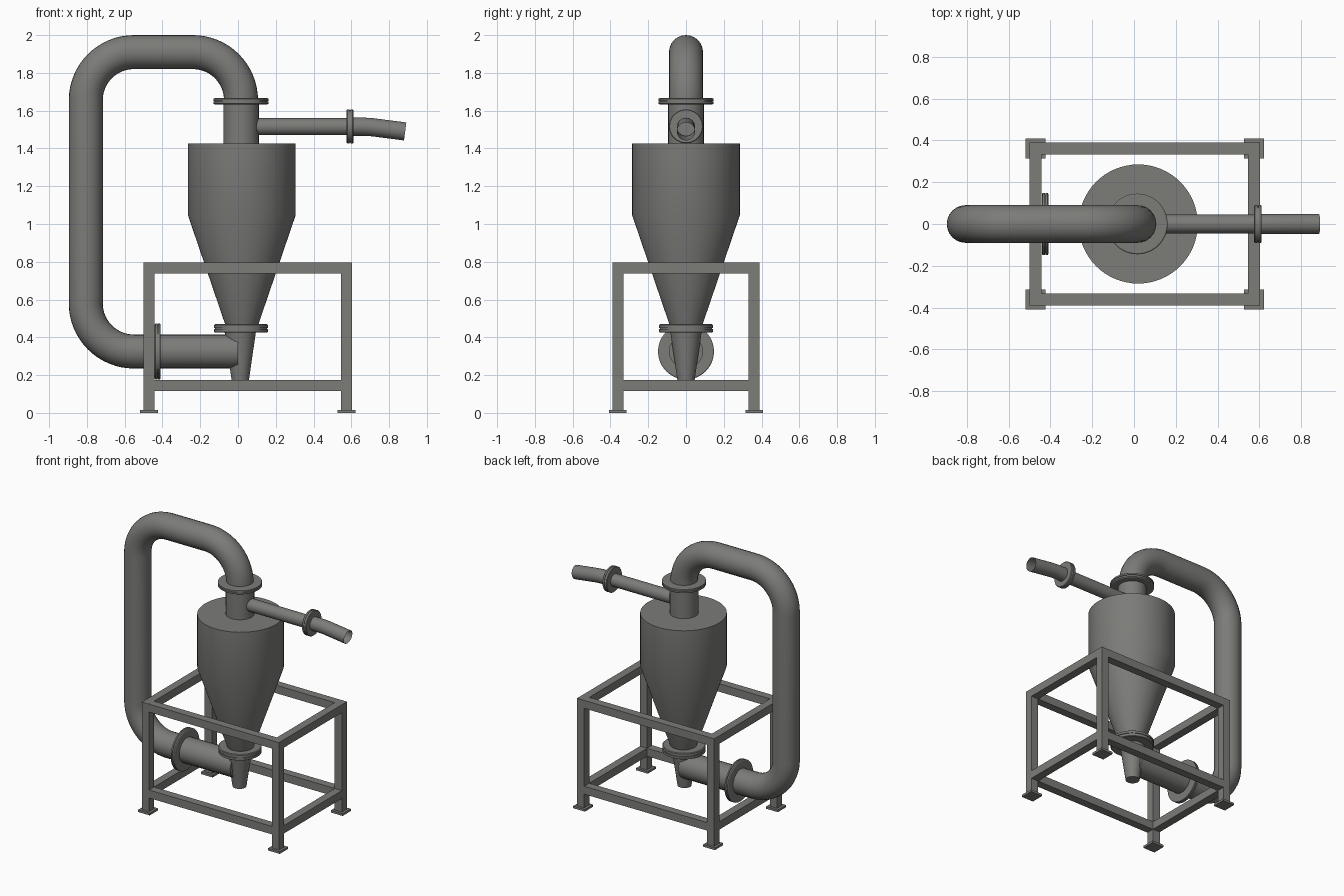
import bpy, bmesh, math
from mathutils import Matrix, Vector

cube = bpy.data.objects.get("Cube")
if cube:
    bpy.data.objects.remove(cube, do_unlink=True)

steel = bpy.data.materials.new("grey_steel")
steel.use_nodes = True
COLOUR = (0.2, 0.2, 0.19, 1)
steel.diffuse_color = COLOUR
steel.node_tree.nodes["Principled BSDF"].inputs["Base Color"].default_value = COLOUR


def add_object(name, bm):
    bmesh.ops.recalc_face_normals(bm, faces=bm.faces)
    mesh = bpy.data.meshes.new(name)
    bm.to_mesh(mesh)
    bm.free()
    mesh.materials.append(steel)
    obj = bpy.data.objects.new(name, mesh)
    bpy.context.collection.objects.link(obj)
    return obj


def lathe(name, profile, origin, along_x=False, steps=64):
    """Spin (radius, height) points about a vertical or x axis."""
    bm = bmesh.new()
    points = [(0, profile[0][1])] + profile + [(0, profile[-1][1])]
    verts = [bm.verts.new((r, 0, h)) for r, h in points]
    edges = [bm.edges.new(pair) for pair in zip(verts, verts[1:])]
    bmesh.ops.spin(bm, geom=verts + edges, axis=(0, 0, 1), cent=(0, 0, 0),
                   angle=math.tau, steps=steps)
    bmesh.ops.remove_doubles(bm, verts=bm.verts, dist=0.0001)
    if along_x:
        bm.transform(Matrix.Rotation(math.pi / 2, 4, "Y"))
    bm.transform(Matrix.Translation(origin))
    obj = add_object(name, bm)
    obj.select_set(True)
    bpy.context.view_layer.objects.active = obj
    bpy.ops.object.shade_smooth_by_angle(angle=math.radians(25))
    obj.select_set(False)
    return obj


def flange(name, origin, radius, thick, along_x=False):
    """Pair of bolted plates with a narrow groove between them."""
    a, g, inner = thick / 2, thick * 0.06, radius * 0.96
    profile = [(inner, -a), (radius, -a + 0.004), (radius, -g), (inner, -g),
               (inner, g), (radius, g), (radius, a - 0.004), (inner, a)]
    lathe(name, profile, origin, along_x)


def pipe(name, points, radius, bend, caps=True):
    """Round tube through corner points, each corner turned by an arc."""
    pts = [Vector(p) for p in points]
    path = [pts[0]]
    for before, corner, after in zip(pts, pts[1:], pts[2:]):
        u, v = (before - corner).normalized(), (after - corner).normalized()
        half = u.angle(v) / 2
        centre = corner + (u + v).normalized() * bend / math.sin(half)
        reach = bend / math.tan(half)
        start, end = corner + u * reach - centre, corner + v * reach - centre
        turn = start.rotation_difference(end)
        axis, angle = turn.to_axis_angle()
        path += [centre + Matrix.Rotation(angle * i / 16, 3, axis) @ start
                 for i in range(17)]
    path.append(pts[-1])
    curve = bpy.data.curves.new(name, "CURVE")
    curve.dimensions = "3D"
    curve.bevel_depth = radius
    curve.bevel_resolution = 10
    curve.use_fill_caps = caps
    spline = curve.splines.new("POLY")
    spline.points.add(len(path) - 1)
    for point, co in zip(spline.points, path):
        point.co = (*co, 1)
    spline.use_smooth = True
    curve.materials.append(steel)
    bpy.context.collection.objects.link(bpy.data.objects.new(name, curve))


def box(name, low, high):
    bm = bmesh.new()
    low, high = Vector(low), Vector(high)
    bmesh.ops.create_cube(bm, size=1)
    bm.transform(Matrix.Translation((low + high) / 2) @ Matrix.Diagonal((*(high - low), 1)))
    return add_object(name, bm)


# Cyclone body, neck and discharge cone
AXIS = 0.016
lathe("cyclone_body", [(0.085, 0.46), (0.285, 1.046), (0.285, 1.427)], (0.02, 0, 0))
lathe("outlet_neck", [(0.094, 1.42), (0.094, 1.64)], (AXIS, 0, 0))
lathe("discharge_cone", [(0.046, 0.175), (0.083, 0.43)], (0.012, 0, 0))

# Return duct looping from the neck to the discharge cone
pipe("return_duct", [(AXIS, 0, 1.64), (AXIS, 0, 1.91), (-0.806, 0, 1.91),
                     (-0.806, 0, 0.325), (0, 0, 0.325)], 0.09, 0.255)

# Inlet pipe with a drooping open nozzle
pipe("inlet_pipe", [(0.05, 0, 1.515), (0.59, 0, 1.515)], 0.045, 0.1)
pipe("inlet_nozzle", [(0.59, 0, 1.515), (0.69, 0, 1.515), (0.885, 0, 1.49)],
     0.048, 0.5, caps=False)

# Flanges
flange("outlet_flange", (AXIS, 0, 1.65), 0.145, 0.034)
flange("discharge_flange", (AXIS, 0, 0.447), 0.143, 0.045)
flange("duct_flange", (-0.425, 0, 0.325), 0.148, 0.032, True)
flange("inlet_flange", (0.593, 0, 1.517), 0.09, 0.036, True)

# Support frame: legs, feet and two rings of beams
X0, X1, Y, W = -0.5, 0.603, 0.39, 0.058
for side, x in (("right", X0), ("left", X1 - W)):
    for end, y in (("front", -Y), ("back", Y - W)):
        box(f"{end}_{side}_leg", (x, y, 0.01), (x + W, y + W, 0.797))
        box(f"{end}_{side}_foot", (x - 0.018, y - 0.018, 0),
            (x + W + 0.018, y + W + 0.018, 0.016))
for level, z in (("lower", 0.115), ("upper", 0.739)):
    for end, y in (("front", -Y), ("back", Y - W)):
        box(f"{level}_{end}_beam", (X0 + W, y, z), (X1 - W, y + W, z + W))
    for side, x in (("right", X0), ("left", X1 - W)):
        box(f"{level}_{side}_beam", (x, -Y + W, z), (x + W, Y - W, z + W))
